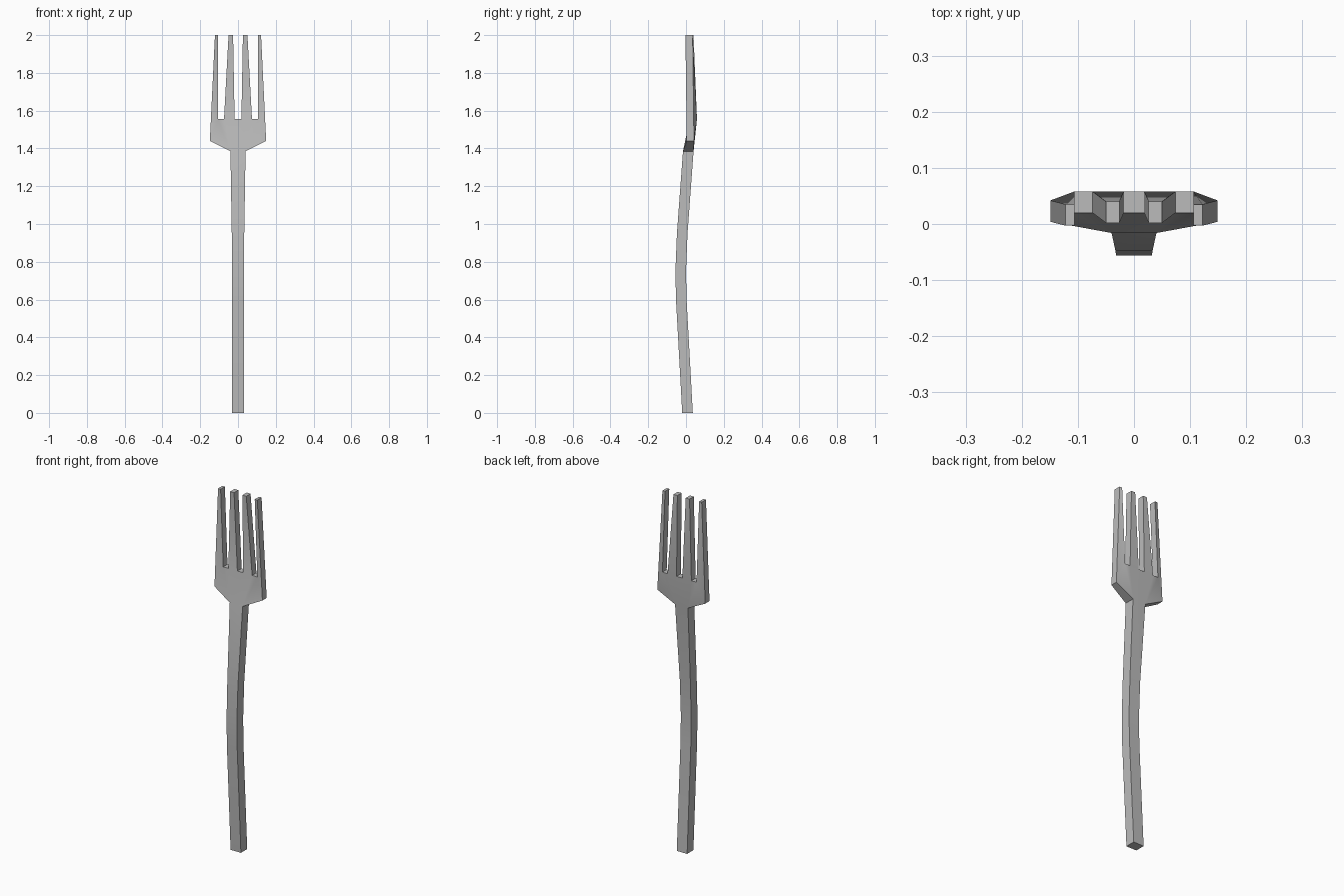
import bpy
import bmesh
import math

cube = bpy.data.objects.get("Cube")
if cube:
    bpy.data.objects.remove(cube)

steel = bpy.data.materials.new("grey steel")
steel.use_nodes = True
steel.diffuse_color = (0.5, 0.5, 0.5, 1)
steel.node_tree.nodes["Principled BSDF"].inputs["Base Color"].default_value = (0.5, 0.5, 0.5, 1)

# Handle stations from foot to neck: half width, front y, height
handle = [(0.032, -0.02, 0), (0.032, -0.053, 0.6), (0.032, -0.056, 0.75),
          (0.033, -0.048, 0.95), (0.04, -0.016, 1.385)]

# Front outline points of the left half of the head
neck = handle[-1]
corner = (0.149, 0.004, 1.44)
slot_mid, slot_in, slot_out = [(x, 0.02, 1.555) for x in (0.018, 0.074, 0.106)]
inner_tip = [(x, 0.002, 2) for x in (0.026, 0.05)]
outer_tip = [(x, -0.003, 2) for x in (0.106, 0.122)]

# Palm fan and tines, mirrored to the other side
half_faces = [
    [neck, corner, slot_out],
    [neck, slot_out, slot_in],
    [neck, slot_in, slot_mid],
    [slot_mid, slot_in, inner_tip[1], inner_tip[0]],
    [slot_out, corner, outer_tip[1], outer_tip[0]],
]


def mirrored(p):
    return (-p[0], p[1], p[2])


faces = half_faces + [[mirrored(p) for p in reversed(f)] for f in half_faces]

# Handle and palm centre span both sides
centre = handle + [slot_mid]
for a, b in zip(centre, centre[1:]):
    faces.append([mirrored(a), a, b, mirrored(b)])

bm = bmesh.new()
verts = {}
for face in faces:
    for p in face:
        if p not in verts:
            verts[p] = bm.verts.new(p)
    bm.faces.new([verts[p] for p in face])

# Thicken backwards: stout handle, thinner head
result = bmesh.ops.extrude_face_region(bm, geom=bm.faces[:], use_keep_orig=True)
for v in result["geom"]:
    if isinstance(v, bmesh.types.BMVert):
        v.co.y += 0.056 if v.co.z < 1.4 else 0.038
bmesh.ops.recalc_face_normals(bm, faces=bm.faces[:])

mesh = bpy.data.meshes.new("fork")
bm.to_mesh(mesh)
bm.free()
mesh.materials.append(steel)
fork = bpy.data.objects.new("fork", mesh)
bpy.context.collection.objects.link(fork)

# Soft bends, sharp edges
bpy.ops.object.select_all(action="DESELECT")
fork.select_set(True)
bpy.context.view_layer.objects.active = fork
bpy.ops.object.shade_smooth_by_angle(angle=math.radians(30))
